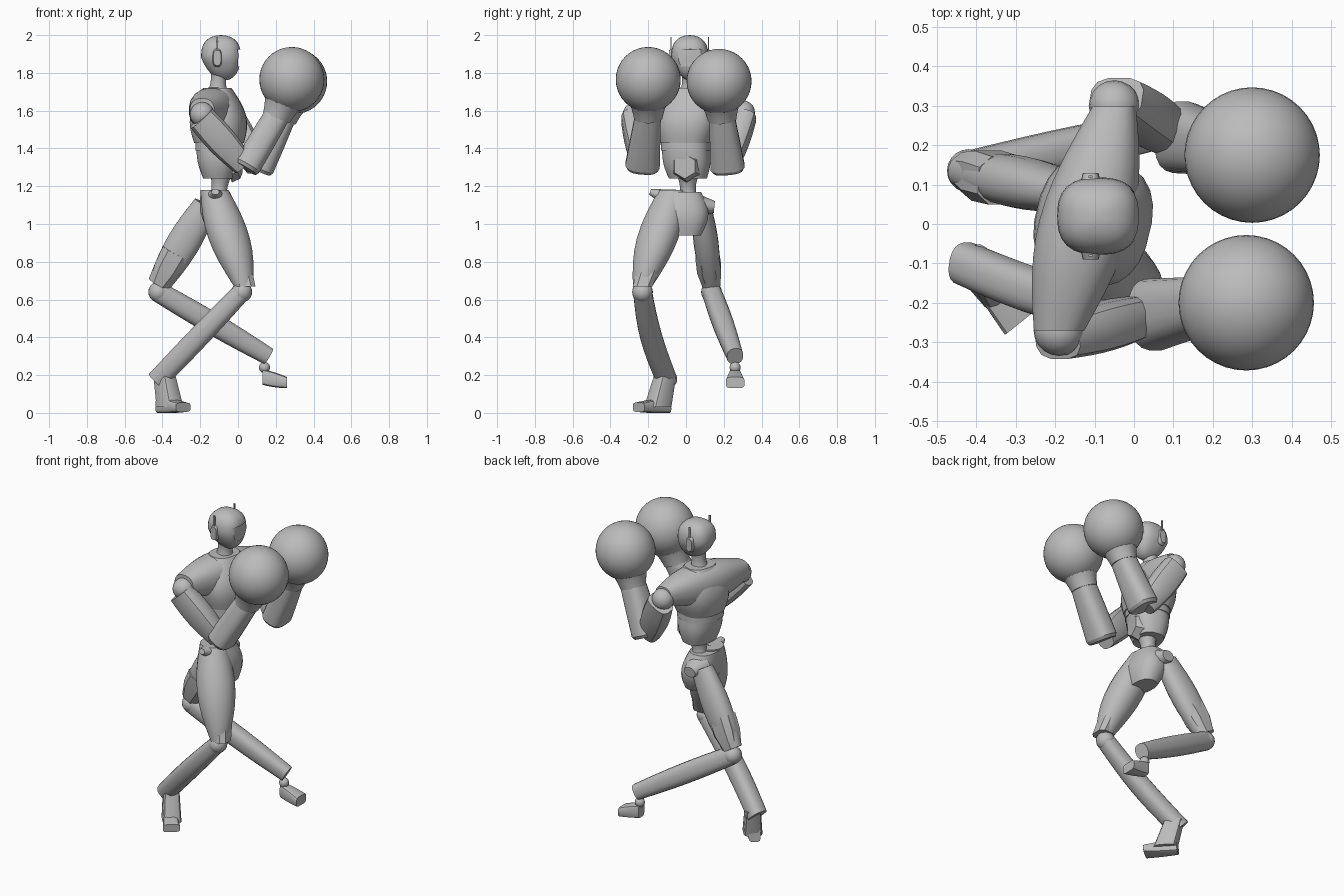
import bpy, bmesh, math
from mathutils import Vector

if "Cube" in bpy.data.objects:
    bpy.data.objects.remove(bpy.data.objects["Cube"], do_unlink=True)

shade = (.5, .5, .5, 1)
grey = bpy.data.materials.new("plain_grey")
grey.use_nodes = True
grey.diffuse_color = shade
grey.node_tree.nodes["Principled BSDF"].inputs["Base Color"].default_value = shade

X, Y, Z = Vector((1, 0, 0)), Vector((0, 1, 0)), Vector((0, 0, 1))


def finish(name, bm):
    bmesh.ops.recalc_face_normals(bm, faces=bm.faces)
    mesh = bpy.data.meshes.new(name)
    bm.to_mesh(mesh)
    bm.free()
    mesh.materials.append(grey)
    obj = bpy.data.objects.new(name, mesh)
    bpy.context.collection.objects.link(obj)
    bpy.ops.object.select_all(action='DESELECT')
    obj.select_set(True)
    bpy.context.view_layer.objects.active = obj
    bpy.ops.object.shade_smooth_by_angle(angle=math.radians(35))
    return obj


def limb(name, start, end, width, width_end=None, bulge=0, flat=1, flat_end=None,
         power=2, hint=Y, normal=None, bow=(0, 0, 0), sides=20, steps=8):
    """Tapered tube: half widths run along hint, flat is depth over width."""
    start, end, bow = Vector(start), Vector(end), Vector(bow)
    width_end = width if width_end is None else width_end
    flat_end = flat if flat_end is None else flat_end
    axis = normal or (end - start).normalized()
    across = (hint - axis * hint.dot(axis)).normalized()
    deep = axis.cross(across)
    bm = bmesh.new()
    rings = []
    for i in range(steps + 1):
        t = i / steps
        swell = math.sin(math.pi * t)
        centre = start.lerp(end, t) + bow * swell
        half = width + (width_end - width) * t + bulge * swell
        depth = half * (flat + (flat_end - flat) * t)
        ring = []
        for k in range(sides):
            angle = math.tau * (k + .5) / sides
            c, s = (math.copysign(abs(f) ** (2 / power), f)
                    for f in (math.cos(angle), math.sin(angle)))
            ring.append(bm.verts.new(centre + across * c * half + deep * s * depth))
        rings.append(ring)
    for low, high in zip(rings, rings[1:]):
        for k in range(sides):
            bm.faces.new((low[k - 1], low[k], high[k], high[k - 1]))
    bm.faces.new(rings[0])
    bm.faces.new(rings[-1])
    return finish(name, bm)


def ball(name, centre, radius, segments=20):
    bm = bmesh.new()
    bmesh.ops.create_uvsphere(bm, u_segments=segments, v_segments=segments // 2, radius=radius)
    bmesh.ops.translate(bm, verts=bm.verts, vec=centre)
    return finish(name, bm)


def block(name, centre, size):
    bm = bmesh.new()
    bmesh.ops.create_cube(bm, size=1)
    bmesh.ops.scale(bm, verts=bm.verts, vec=size)
    bmesh.ops.translate(bm, verts=bm.verts, vec=centre)
    return finish(name, bm)


# Head: squarish dome narrowing to the chin, face flattened, visor recessed
skull = Vector((-.09, .02, 1.88))
head = ball("head", (0, 0, 0), 1, segments=32)
for vert in head.data.vertices:
    co = vert.co
    fullness = (1 - abs(co.z) ** 3) ** .5 / max((1 - co.z ** 2) ** .5, .01)
    round_part = max(math.hypot(co.x, co.y), .001)
    fullness *= round_part / (abs(co.x) ** 2.6 + abs(co.y) ** 2.6 + 1e-9) ** (1 / 2.6)
    chin = max(-co.z, 0)
    co.x = co.x * fullness * .105 * (1 - chin * .3) + chin * .02
    co.y *= fullness * .098 * (1 - chin * .4)
    co.z *= .12
    co += skull
    co.x = min(co.x, .012)
cutter = block("visor_cutter", skull + X * .12, (.06, .12, .09))
cutter.hide_render = cutter.hide_viewport = True
cut = head.modifiers.new("visor", 'BOOLEAN')
cut.operation = 'DIFFERENCE'
cut.object = cutter

# Ear pods with thin antennas
for side, out in (("left", Y), ("right", -Y)):
    pod = skull - X * .02 + out * .09
    limb(side + "_ear", pod, pod + out * .02, .025, .02, flat=2, power=3, hint=X, steps=1)
    block(side + "_antenna", pod + out * .01 + Z * .06, (.01, .006, .1))
limb("neck", (-.11, .02, 1.68), (-.1, .02, 1.8), .06, .045, bulge=-.01, normal=Z)

# Twisted trunk
shoulders = {"right": Vector((-.19, -.27, 1.58)), "left": Vector((-.05, .3, 1.59))}
across = shoulders["left"] - shoulders["right"]
across.z = 0
across.normalize()
facing = across.cross(Z)
trunk = dict(hint=across, normal=Z, power=2.5, sides=24)
limb("chest", (-.1, 0, 1.43), (-.11, .02, 1.72), .135, .09, bulge=.05, flat=.95, flat_end=.8, **trunk)
limb("rib_band", (-.1, 0, 1.39), (-.1, 0, 1.43), .13, flat=.93, steps=1, **trunk)
limb("belly", (-.1, .01, 1.24), (-.1, 0, 1.39), .1, .125, bulge=.01, flat=.8, flat_end=.93, **trunk)
limb("shoulder_yoke", shoulders["right"] + Z * .02, shoulders["left"] + Z * .02, .065, .055,
     bulge=.06, hint=X, normal=Y, power=2.4, steps=12)
plate = Vector((-.1, .02, 1.305)) + facing * .07
limb("belly_plate", plate, plate + facing * .045, .085, .065, hint=across, sides=6, steps=1)

# Waist and hips
limb("waist", (-.11, .01, 1.1), (-.09, .01, 1.25), .07, .055, bulge=-.02, normal=Z)
limb("pelvis", (-.08, -.01, .94), (-.12, -.03, 1.17), .09, .11, bulge=.04, flat=.7, power=2.4, normal=Z)
limb("right_hip_crest", (-.12, -.07, 1.13), (-.12, -.19, 1.17), .07, .02, flat=.8, hint=X)
limb("left_hip_crest", (-.13, .05, 1.1), (-.13, .15, 1.09), .08, .04, flat=.8, hint=X)

# Right leg, bent forward
knee = Vector((.02, -.23, .64))
heel = Vector((-.43, -.1, .17))
hip = Vector((-.125, -.07, 1.18))
limb("right_thigh", hip, knee + Vector((.01, 0, .03)), .075, .052, bulge=.048, normal=Z)
limb("right_knee_cap", hip.lerp(knee, .65) + X * .025, knee + Vector((.02, 0, .03)), .07, .055,
     power=3, normal=Z, sides=8, steps=2)
ball("right_knee", knee, .055)
limb("right_shin", knee, heel, .05, .055, bulge=.005, power=2.5, bow=(0, -.02, 0))
sole = dict(hint=Vector((3, 2.6, 0)), power=4, sides=12)
limb("right_ankle", (-.39, -.11, .2), (-.36, -.15, .03), .045, .055, flat=1.2, normal=Z, **sole)
limb("right_foot", (-.41, -.1, .04), (-.29, -.25, .03), .035, .05, flat=1.2, flat_end=.5, **sole)

# Left leg, trailing
knee = Vector((-.42, .135, .64))
heel = Vector((.16, .26, .3))
hip = Vector((-.17, .08, 1.1))
limb("left_thigh", hip, knee + Z * .04, .05, .045, bulge=.018, flat=1.35, power=2.3)
limb("left_knee_cap", hip.lerp(knee, .55) - X * .02, knee + Z * .04, .065, .05, bulge=.01,
     flat=1.25, flat_end=1, power=3, sides=8, steps=2)
ball("left_knee", knee, .055)
limb("left_shin", knee, heel, .05, .043, bulge=.008, flat=1.1, power=2.5)
ball("left_ankle", heel - Vector((.02, 0, .06)), .03, segments=12)
limb("left_foot", (.13, .26, .19), (.26, .26, .16), .03, .05, flat=1.4, flat_end=.6,
     power=4, normal=X, sides=12)


# Arms raised in guard, ending in round gloves
def arm(side, elbow, wrist, glove):
    elbow, wrist, glove = Vector(elbow), Vector(wrist), Vector(glove)
    shoulder = shoulders[side]
    outward = across if side == "left" else -across
    ball(side + "_shoulder", shoulder, .065)
    limb(side + "_upper_arm", shoulder + outward * .02 - Z * .02, elbow - X * .02, .055, .05,
         bulge=.01, flat=1.4, flat_end=1.2, power=3, sides=12)
    limb(side + "_elbow_rim", elbow.lerp(wrist, -.06), elbow, .08, .092, flat=.8, power=2.7, steps=1)
    limb(side + "_forearm", elbow, wrist, .092, .068, flat=.8, flat_end=1, power=2.7)
    limb(side + "_glove_cuff", wrist.lerp(glove, -.1), wrist.lerp(glove, .5), .076, .115, bulge=-.005)
    ball(side + "_glove", glove, .172, segments=40)


arm("right", (.05, -.23, 1.31), (.21, -.2, 1.58), (.285, -.2, 1.765))
arm("left", (.12, .22, 1.3), (.24, .19, 1.57), (.3, .175, 1.755))
